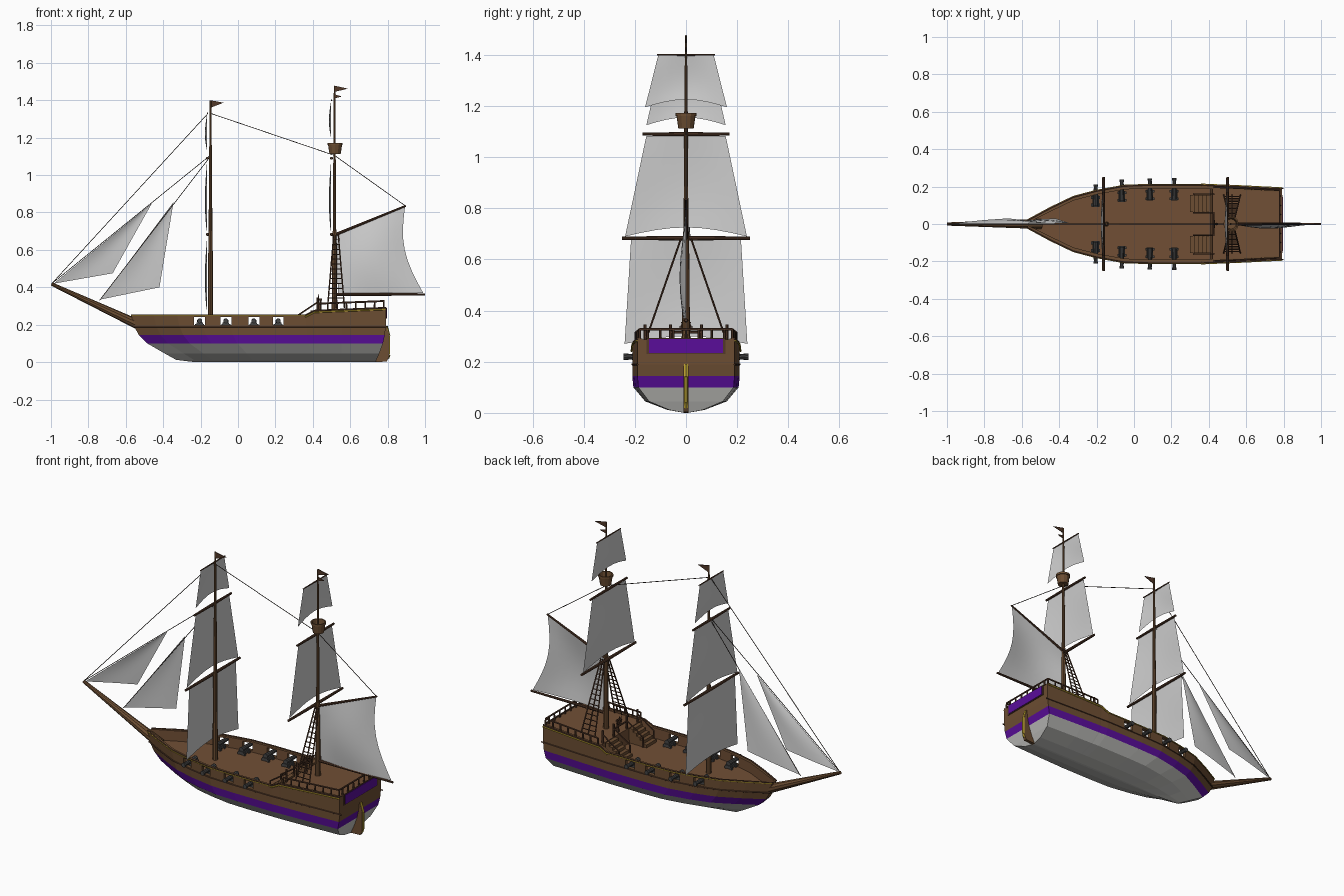
import bpy, bmesh, math
from mathutils import Vector, Matrix

if "Cube" in bpy.data.objects:
    bpy.data.objects.remove(bpy.data.objects["Cube"])

def material(name, rgb):
    m = bpy.data.materials.new(name)
    m.diffuse_color = (*rgb, 1)
    m.use_nodes = True
    m.node_tree.nodes["Principled BSDF"].inputs["Base Color"].default_value = m.diffuse_color
    return m

WOOD = material("hull_brown", (0.15, 0.075, 0.032))
DECK = material("deck_brown", (0.165, 0.078, 0.036))
PURPLE = material("purple", (0.10, 0.004, 0.32))
PALE = material("pale_grey", (0.52, 0.52, 0.50))
SAIL = material("sail_white", (0.62, 0.62, 0.62))
DARK = material("dark_wood", (0.085, 0.04, 0.022))
IRON = material("iron", (0.06, 0.06, 0.06))
GOLD = material("gold", (0.50, 0.36, 0.03))
ROPE = material("rope", (0.04, 0.03, 0.025))

def finish(name, bm, mats, smooth=False):
    bmesh.ops.recalc_face_normals(bm, faces=bm.faces)
    me = bpy.data.meshes.new(name)
    bm.to_mesh(me)
    bm.free()
    for m in mats:
        me.materials.append(m)
    ob = bpy.data.objects.new(name, me)
    bpy.context.collection.objects.link(ob)
    if smooth:
        me.shade_smooth()
    return ob

def rods(name, segs, mat, sides=8):
    """Tapered rods (start, end, radius1, radius2) joined in one object."""
    bm = bmesh.new()
    for p, q, r1, r2 in segs:
        p, q = Vector(p), Vector(q)
        d = q - p
        mx = Matrix.Translation((p + q) / 2) @ d.to_track_quat('Z', 'Y').to_matrix().to_4x4()
        bmesh.ops.create_cone(bm, cap_ends=True, segments=sides, radius1=r1, radius2=r2,
                              depth=d.length, matrix=mx)
    return finish(name, bm, [mat])

def path(pts, r):
    return [(a, b, r, r) for a, b in zip(pts, pts[1:])]

def boxes(name, items, mat):
    """Boxes given as (centre, size)."""
    bm = bmesh.new()
    for c, s in items:
        bmesh.ops.create_cube(bm, size=1, matrix=Matrix.Translation(c) @ Matrix.Diagonal((*s, 1)))
    return finish(name, bm, [mat])

def plate(name, pts, thick, mat):
    """Outline in the x-z plane, extruded along y."""
    bm = bmesh.new()
    f = bm.faces.new([bm.verts.new((x, -thick / 2, z)) for x, z in pts])
    r = bmesh.ops.extrude_face_region(bm, geom=[f])
    bmesh.ops.translate(bm, vec=(0, thick, 0), verts=[v for v in r['geom'] if isinstance(v, bmesh.types.BMVert)])
    return finish(name, bm, [mat])

def sail(name, tl, tr, bl, br, billow=(0, 0, 0), arch=0, leech=0, n=8):
    """Billowed sheet between four corners."""
    tl, tr, bl, br, billow = map(Vector, (tl, tr, bl, br, billow))
    bm = bmesh.new()
    g = []
    for j in range(n + 1):
        v = j / n
        row = []
        for i in range(n + 1):
            u = i / n
            p = tl.lerp(tr, u).lerp(bl.lerp(br, u), v)
            p += billow * math.sin(math.pi * u) * math.sin(math.pi * min(1, v * 0.85))
            p.z += arch * math.sin(math.pi * u) * v * v
            p.x -= leech * u * math.sin(math.pi * v)
            row.append(bm.verts.new(p))
        g.append(row)
    for j in range(n):
        for i in range(n):
            bm.faces.new((g[j][i], g[j][i + 1], g[j + 1][i + 1], g[j + 1][i]))
    bmesh.ops.remove_doubles(bm, verts=bm.verts, dist=1e-5)
    return finish(name, bm, [SAIL], True)

# ---- hull lines
BEAM = [(-.57, .02), (-.45, .085), (-.325, .145), (-.2, .178), (-.05, .205), (.1, .21), (.25, .21),
        (.36, .21), (.41, .207), (.42, .207), (.55, .202), (.79, .19)]
# level: height, bow x, stern x, beam factor
LEVELS = [(0, -.23, .735, .03), (.012, -.33, .74, .35), (.045, -.39, .755, .76), (.10, -.485, .775, .98),
          (.145, -.53, .785, 1), (.19, -.555, .79, 1)]

def beam(x):
    for (a, p), (b, q) in zip(BEAM, BEAM[1:]):
        if x <= b:
            return p + (q - p) * (x - a) / (b - a)
    return BEAM[-1][1]

def top(x):
    if x <= .36:
        return .25
    return .25 + .025 * (x - .36) / .05 if x < .41 else .275 + .015 * (x - .41) / .38

# ---- hull: closed rings from keel to deck, painted by height
bm = bmesh.new()
rings = []
for x, b in BEAM:
    t = (x + .57) / 1.36
    half = [(x0 + (x1 - x0) * t, b * f, z) for z, x0, x1, f in LEVELS]
    inner = max(b - .02, .006)
    half += [(x, b, top(x)), (x, inner, top(x)), (x, inner, .19 if x < .415 else top(x) - .004)]
    rings.append([bm.verts.new(p) for p in half] + [bm.verts.new((p[0], -p[1], p[2])) for p in reversed(half)])
n, nl = len(rings[0]), len(LEVELS)

def paint(k):
    return 2 if k < 3 else 1 if k == 3 else 0 if k < nl + 1 else 3

for a, b in zip(rings, rings[1:]):
    for i in range(n):
        f = bm.faces.new((a[i], a[(i + 1) % n], b[(i + 1) % n], b[i]))
        f.material_index = 2 if i == n - 1 else paint(min(i, n - 2 - i))
for r in (rings[0], rings[-1]):
    for i in range(nl - 1):
        bm.faces.new((r[i], r[i + 1], r[n - 2 - i], r[n - 1 - i])).material_index = paint(i)
    bm.faces.new(r[nl - 1:n - nl + 1])
hull = finish("hull", bm, [WOOD, PURPLE, PALE, DECK])

# ---- gun ports cut through the bulwarks, guns behind them
GUNS = (-.205, -.065, .085, .215)
cut = boxes("port_cutter", [((x, 0, .219), (.058, .8, .042)) for x in GUNS], WOOD)
cut.hide_render = True
mod = hull.modifiers.new("ports", 'BOOLEAN')
mod.operation, mod.solver, mod.object = 'DIFFERENCE', 'EXACT', cut
bpy.context.view_layer.objects.active = hull
bpy.ops.object.modifier_apply(modifier="ports")
bpy.data.objects.remove(cut)
barrels, carriages = [], []
for s in (-1, 1):
    for x in GUNS:
        y = beam(x) - .205
        barrels += [((x, s * (y + .125), .22), (x, s * (y + .238), .22), .014, .010),
                    ((x, s * (y + .228), .22), (x, s * (y + .24), .22), .013, .013)]
        carriages += [((x, s * (y + .15), .203), (.034, .06, .018))]
        carriages += [((x + dx, s * (y + dy), .196), (.008, .014, .014)) for dx in (-.02, .02) for dy in (.13, .17)]
rods("gun_barrels", barrels, IRON, 10)
boxes("gun_carriages", carriages, IRON)

# ---- wales, rim and gold trim along both sides
wale, rim, gold, rail = [], [], [], []
for s in (-1, 1):
    xs = [x for x, _ in BEAM]
    wale += path([(x + .01, s * beam(x), .19) for x in xs], .004)
    rim += path([(x, s * (beam(x) - .002), top(x)) for x in xs], .005)
    gold += path([(x, s * (beam(x) + .003), top(x) - .008) for x in xs if x >= .36], .004)
    gold += path([(x, s * (beam(x) + .003), .248) for x in xs if x <= .36], .0025)
    # quarterdeck rail
    rail += path([(x, s * (beam(x) - .01), top(x) + .037) for x in (.43, .55, .78)], .005)
    for i in range(8):
        x = .43 + .05 * i
        y = s * (beam(x) - .01)
        rail.append(((x, y, top(x) - .01), (x, y, top(x) + .037), .0055, .0045))
    # stair hand rails and front rail posts
    for y in (.06, .16):
        rail += [((.32, s * y, .25), (.425, s * y, .32), .004, .004), ((.32, s * y, .19), (.32, s * y, .25), .005, .005),
                 ((.425, s * y, .27), (.425, s * y, .345), .006, .006)]
rail += [((.78, -.18, .327), (.78, .18, .327), .005, .005), ((.425, -.06, .315), (.425, .06, .315), .005, .005)]
rail += [((.78, -.15 + .05 * i, .28), (.78, -.15 + .05 * i, .327), .0055, .0045) for i in range(7)]
rods("wales", wale, DARK, 6)
rods("rim", rim, DARK, 6)
rods("gold_trim", gold, GOLD, 6)
rods("quarterdeck_rail", rail, DARK, 6)

# ---- stairs to the quarterdeck
boxes("stairs", [((.40 - .022 * i, s * .11, .19 + (.085 - .017 * i) / 2), (.024, .09, .085 - .017 * i))
                 for s in (-1, 1) for i in range(5)], WOOD)

# ---- steering wheel
wheel = [((.44, 0, .27), (.44, 0, .335), .008, .006), ((.425, 0, .335), (.45, 0, .335), .006, .006)]
for i in range(8):
    a, b = i * math.pi / 4, (i + 1) * math.pi / 4
    p, q = [(.43, math.cos(t) * .02, .335 + math.sin(t) * .02) for t in (a, b)]
    wheel += [(p, q, .003, .003), ((.43, 0, .335), (.43, math.cos(a) * .028, .335 + math.sin(a) * .028), .002, .002)]
rods("steering_wheel", wheel, DARK, 6)

# ---- transom panel and rudder
boxes("transom_frame", [((.791, 0, .262), (.006, .31, .062))], DARK)
boxes("transom_panel", [((.793, 0, .262), (.008, .29, .054))], PURPLE)
plate("rudder", [(.73, 0), (.795, .003), (.808, .03), (.808, .14), (.792, .195), (.775, .17), (.765, .1)], .018, WOOD)
rods("rudder_trim", path([(.80, 0, .02), (.807, 0, .04), (.807, 0, .14), (.793, 0, .19)], .008), GOLD, 6)

# ---- masts, bowsprit, yards
FX, AX = -.147, .516
rods("fore_mast", [((FX, 0, .18), (FX, 0, .7), .015, .012), ((FX, 0, .68), (FX, 0, 1.40), .011, .005)], WOOD, 10)
rods("aft_mast", [((AX, 0, .27), (AX, 0, .7), .016, .012), ((AX, 0, .68), (AX, 0, 1.475), .010, .004)], WOOD, 10)
rods("bowsprit", [((-.50, 0, .185), (-.997, 0, .418), .028, .009)], WOOD, 10)
yards = []
for mx, zt in ((FX, 1.33), (AX, 1.40)):
    for z, w, r in ((.683, .25, .009), (1.09, .17, .008), (zt, .113, .004)):
        for s in (-1, 1):
            yards.append(((mx - .016, 0, z), (mx - .016, s * w, z), r, r * .75))
yards += [((AX, 0, .68), (.897, 0, .836), .008, .005), ((AX, 0, .362), (1.0, 0, .362), .009, .006)]
rods("yards_gaff_and_boom", yards, DARK)

# ---- sails
def square(name, mx, zt, zb, wt, wb, arch):
    x = mx - .018
    sail(name, (x, -wt, zt), (x, wt, zt), (x, -wb, zb), (x, wb, zb), (-.012, 0, 0), arch)

square("fore_course", FX, .675, .27, .215, .24, .03)
for nm, mx, zt, zb, wb in (("fore", FX, 1.33, 1.125, .155), ("aft", AX, 1.40, 1.195, .16)):
    square(nm + "_middle_sail", mx, 1.083, .69, .155, .238, .035)
    square(nm + "_upper_sail", mx, zt, zb, .108, wb, .03)
sail("spanker", (.525, 0, .68), (.893, 0, .83), (.535, 0, .37), (.99, 0, .37), (0, -.025, 0), 0, .05)
for nm, tack, head, clew in (("outer_jib", (-.985, 0, .42), (-.46, .005, .85), (-.67, .03, .475)),
                             ("inner_jib", (-.735, 0, .335), (-.345, .005, .855), (-.42, .03, .40))):
    sail(nm, head, head, tack, clew, (0, .008, 0))

# ---- stays
STAYS = [((-.995, 0, .42), (-.16, 0, 1.33)), ((-.995, 0, .42), (-.155, 0, 1.10)), ((-.74, 0, .33), (-.155, 0, 1.09)),
         ((FX, 0, 1.33), (AX, 0, 1.105)), ((AX, 0, 1.105), (.895, 0, .835))]
rods("stays", [(a, b, .002, .002) for a, b in STAYS], ROPE, 5)

# ---- shrouds with rungs on the aft mast
shrouds = []
for s in (-1, 1):
    def at(u, t):
        return Vector((AX + .008 + u * (.045 - .033 * t), s * (.155 - .135 * t), .29 + .39 * t))
    shrouds += [(at(u, 0), at(u, 1), .004, .004) for u in (-1, 0, 1)]
    shrouds += [(at(-1, i / 15), at(1, i / 15), .0028, .0028) for i in range(1, 15)]
rods("shrouds", shrouds, DARK, 5)

# ---- crow's nest, a turned open tub
bm = bmesh.new()
prof = [(0, 1.112), (.03, 1.112), (.037, 1.16), (.041, 1.16), (.041, 1.172), (.034, 1.172), (.027, 1.122), (0, 1.122)]
vs = [bm.verts.new((r, 0, z)) for r, z in prof]
es = [bm.edges.new(e) for e in zip(vs, vs[1:])]
bmesh.ops.spin(bm, geom=vs + es, axis=(0, 0, 1), cent=(0, 0, 0), angle=2 * math.pi, steps=12)
bmesh.ops.remove_doubles(bm, verts=bm.verts, dist=1e-5)
bmesh.ops.translate(bm, vec=(AX + .003, 0, 0), verts=bm.verts)
finish("crows_nest", bm, [WOOD])

# ---- pennants
plate("fore_pennant", [(FX, 1.40), (FX + .07, 1.387), (FX, 1.36)], .004, DARK)
plate("aft_pennant", [(AX, 1.478), (AX + .072, 1.462), (AX, 1.445)], .004, DARK)
plate("aft_pennant_small", [(AX, 1.432), (AX + .04, 1.42), (AX, 1.41)], .004, DARK)
